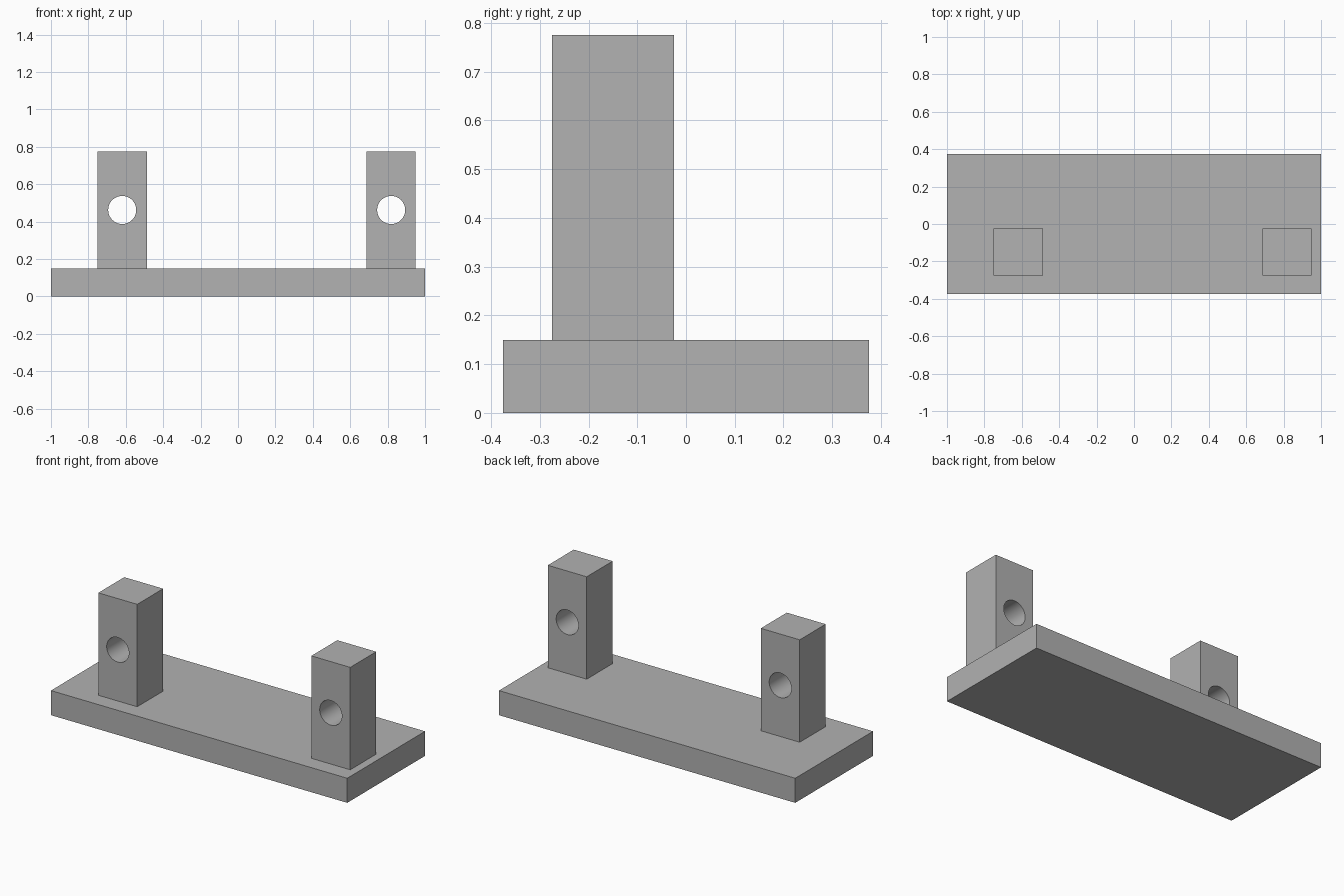
import bpy
import math

default_cube = bpy.data.objects.get("Cube")
if default_cube:
    bpy.data.objects.remove(default_cube, do_unlink=True)

# Single grey material
grey = bpy.data.materials.new("plain_grey")
grey.use_nodes = True
COLOUR = (0.445, 0.445, 0.445, 1.0)
grey.diffuse_color = COLOUR
for node in grey.node_tree.nodes:
    if node.type == 'BSDF_PRINCIPLED':
        node.inputs["Base Color"].default_value = COLOUR


def box(name, centre, size):
    bpy.ops.mesh.primitive_cube_add(size=1, location=centre)
    obj = bpy.context.object
    obj.name = name
    obj.scale = size
    bpy.ops.object.transform_apply(location=False, rotation=False, scale=True)
    obj.data.materials.append(grey)
    return obj


def drilled_post(name, x):
    # Square post with a round hole running front to back
    centre = (x, -0.15, 0.4625)
    post = box(name, centre, (0.2625, 0.25, 0.625))
    bpy.ops.mesh.primitive_cylinder_add(
        vertices=64, radius=0.075, depth=0.5, location=centre,
        rotation=(math.pi / 2, 0, 0))
    cutter = bpy.context.object
    cutter.name = name + "_hole_cutter"
    cutter.hide_render = True
    cutter.data.materials.append(grey)

    hole = post.modifiers.new("hole", 'BOOLEAN')
    hole.operation = 'DIFFERENCE'
    hole.solver = 'EXACT'
    hole.object = cutter
    bpy.ops.object.select_all(action='DESELECT')
    post.select_set(True)
    bpy.context.view_layer.objects.active = post
    bpy.ops.object.modifier_apply(modifier=hole.name)
    bpy.data.objects.remove(cutter, do_unlink=True)
    bpy.ops.object.shade_smooth_by_angle(angle=math.radians(30))


# Base slab and the two posts
box("base_plate", (0, 0, 0.075), (2.0, 0.75, 0.15))
drilled_post("right_post", -0.619)
drilled_post("left_post", 0.819)
